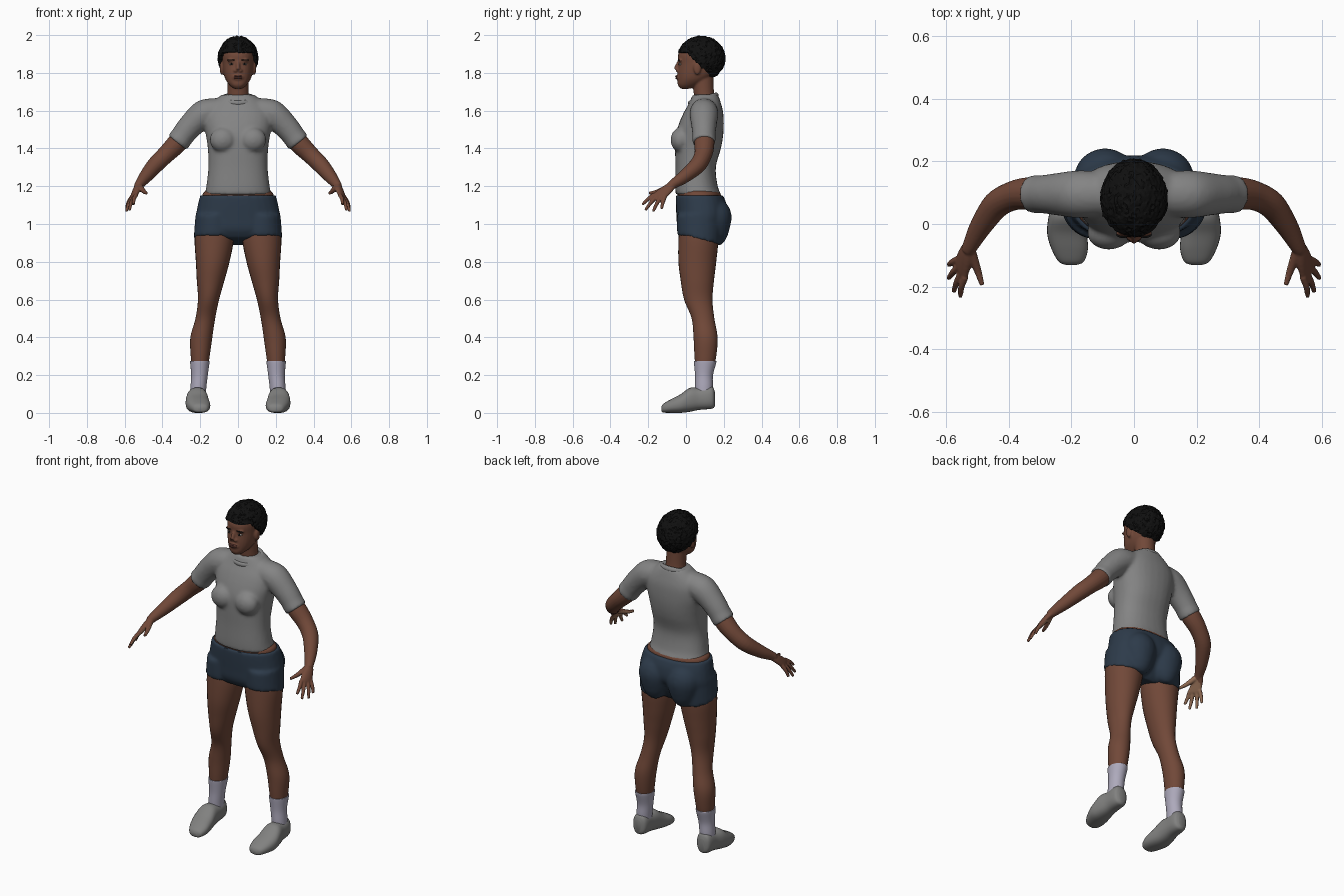
import bpy, bmesh, math
from mathutils import Vector, Matrix, noise

old = bpy.data.objects.get("Cube")
if old:
    bpy.data.objects.remove(old, do_unlink=True)


def material(name, r, g, b):
    m = bpy.data.materials.new(name)
    m.use_nodes = True
    m.diffuse_color = (r, g, b, 1)
    node = m.node_tree.nodes["Principled BSDF"]
    node.inputs["Base Color"].default_value = (r, g, b, 1)
    node.inputs["Roughness"].default_value = 0.8
    return m


SKIN = material("brown skin", 0.165, 0.065, 0.04)
PALM = material("light palm", 0.32, 0.17, 0.10)
SHIRT = material("grey cloth", 0.23, 0.23, 0.23)
SHORTS = material("navy cloth", 0.026, 0.043, 0.068)
SOCK = material("pale lilac sock", 0.42, 0.40, 0.50)
SHOE = material("grey shoe", 0.22, 0.22, 0.215)
HAIR = material("black hair", 0.005, 0.005, 0.005)
LIP = material("dark lip", 0.11, 0.037, 0.03)
EYE = material("eye white", 0.4, 0.36, 0.33)


def loft(bm, rings, power=2.0, n=28, steps=5):
    """Smooth closed tube through rings of (centre, half-axis u, half-axis v)."""
    rows = [[Vector(p) for p in r] for r in rings]
    dense = []
    for i in range(len(rows) - 1):
        a, b, c, d = (rows[max(0, min(len(rows) - 1, i + k))] for k in (-1, 0, 1, 2))
        for j in range(steps):
            t = j / steps
            dense.append([0.5 * (2 * q + (r - p) * t + (2 * p - 5 * q + 4 * r - s) * t * t
                                 + (3 * q - p - 3 * r + s) * t ** 3)
                          for p, q, r, s in zip(a, b, c, d)])
    dense.append(rows[-1])
    loops = []
    for c, u, v in dense:
        loop = []
        for k in range(n):
            ca, sa = math.cos(math.tau * k / n), math.sin(math.tau * k / n)
            e = 2 / power
            loop.append(bm.verts.new(c + u * math.copysign(abs(ca) ** e, ca)
                                     + v * math.copysign(abs(sa) ** e, sa)))
        loops.append(loop)
    for a, b in zip(loops, loops[1:]):
        for k in range(n):
            bm.faces.new((a[k], a[(k + 1) % n], b[(k + 1) % n], b[k]))
    bm.faces.new(loops[0])
    bm.faces.new(loops[-1])


def column(bm, rows, power=2.0, side=1):
    """Level rings given as z, centre x, half width, front y, back y."""
    loft(bm, [((side * x, (f + b) / 2, z), (w, 0, 0), (0, (b - f) / 2, 0))
              for z, x, w, f, b in rows], power)


def limb(bm, rows, side=1, n=20):
    """Round tube along a path given as x, y, z, radius."""
    pts = [Vector((side * r[0], r[1], r[2])) for r in rows]
    rings = []
    for i, p in enumerate(pts):
        t = (pts[min(i + 1, len(pts) - 1)] - pts[max(i - 1, 0)]).normalized()
        u = t.cross(Vector((0, 1, 0.3))).normalized()
        rings.append((p, u * rows[i][3], t.cross(u) * rows[i][3]))
    loft(bm, rings, n=n)


def ball(bm, centre, radii):
    bmesh.ops.create_uvsphere(bm, u_segments=20, v_segments=14, radius=1,
                              matrix=Matrix.Translation(centre) @ Matrix.Diagonal((*radii, 1)))


def finish(name, bm, mats, fuse=0, smooth=4, mirror=False, paint=None, flat=False):
    """Make the object; fuse melts overlapping pieces into one skin."""
    bmesh.ops.recalc_face_normals(bm, faces=bm.faces)
    me = bpy.data.meshes.new(name)
    bm.to_mesh(me)
    bm.free()
    ob = bpy.data.objects.new(name, me)
    bpy.context.collection.objects.link(ob)
    if fuse:
        mod = ob.modifiers.new("fuse", "REMESH")
        mod.mode, mod.voxel_size = "VOXEL", fuse
        mod = ob.modifiers.new("soften", "SMOOTH")
        mod.factor, mod.iterations = 0.5, smooth
        graph = bpy.context.evaluated_depsgraph_get()
        me = bpy.data.meshes.new_from_object(ob.evaluated_get(graph))
        ob.modifiers.clear()
        ob.data = me
    me.materials.clear()
    for m in mats:
        me.materials.append(m)
    for f in me.polygons:
        f.use_smooth = not flat
        f.material_index = paint(f) if paint else 0
    if mirror:
        ob.modifiers.new("mirror", "MIRROR").use_mirror_merge = False
    if not flat:
        bpy.ops.object.select_all(action="DESELECT")
        ob.select_set(True)
        bpy.context.view_layer.objects.active = ob
        bpy.ops.object.shade_smooth_by_angle(angle=math.radians(50))
    return ob


# Shirt: torso, bust and sleeves with cuffs
bm = bmesh.new()
column(bm, [(1.155, 0, .177, -.055, .187), (1.2, 0, .168, -.057, .168), (1.3, 0, .157, -.056, .158),
            (1.4, 0, .160, -.058, .185), (1.47, 0, .17, -.055, .197), (1.53, 0, .18, -.038, .2),
            (1.59, 0, .175, -.012, .197), (1.64, 0, .14, .016, .185), (1.685, 0, .085, .035, .17)], 2.3)
for s in (1, -1):
    ball(bm, (s * .08, -.03, 1.445), (.07, .052, .065))
    limb(bm, [(.08, .095, 1.60, .07), (.18, .095, 1.582, .076), (.255, .095, 1.515, .066),
              (.318, .095, 1.435, .058)], s)
    limb(bm, [(.298, .095, 1.46, .062), (.322, .095, 1.43, .062)], s)
finish("shirt", bm, [SHIRT], .01, 5)

# Ribbed collar, lower at the front
bpy.ops.mesh.primitive_torus_add(major_radius=1, minor_radius=.17, major_segments=48, minor_segments=12)
collar = bpy.context.object
collar.name = "collar"
collar.data.transform(Matrix.Translation((0, .092, 1.66)) @ Matrix.Rotation(.3, 4, "X")
                      @ Matrix.Diagonal((.083, .072, .09, 1)))
collar.data.materials.append(SHIRT)
bpy.ops.object.shade_smooth()

# Bare waist
bm = bmesh.new()
column(bm, [(1.05, 0, .19, -.04, .18), (1.15, 0, .189, -.045, .185),
            (1.175, 0, .172, -.042, .17), (1.2, 0, .145, -.035, .14)], 2.2)
finish("waist", bm, [SKIN])

# Shorts with seat and leg openings, hem dropping to the back
bm = bmesh.new()
column(bm, [(1.152, 0, .200, -.055, .197), (1.1, 0, .213, -.054, .215), (1.03, 0, .225, -.05, .215),
            (.97, 0, .22, -.045, .17), (.925, 0, .17, -.02, .13)], 2.3)
for s in (1, -1):
    column(bm, [(1.05, .125, .1, -.048, .19), (.98, .125, .106, -.048, .185),
                (.94, .126, .109, -.046, .178)], 2, s)
    ball(bm, (s * .092, .145, 1.035), (.1, .097, .105))
for v in bm.verts:
    if v.co.z < 1:
        v.co.z -= max(0, v.co.y) * .28 * min(1, (1 - v.co.z) / .06)
finish("shorts", bm, [SHORTS], .01, 4)

# Legs
bm = bmesh.new()
column(bm, [(1.0, .125, .095, -.035, .15), (.92, .126, .104, -.04, .17), (.8, .134, .089, -.04, .16),
            (.7, .145, .073, -.028, .148), (.6, .156, .056, -.01, .14), (.5, .173, .052, .03, .15),
            (.4, .194, .058, .04, .167), (.3, .2, .05, .045, .16), (.2, .203, .038, .053, .14),
            (.1, .21, .034, .055, .137)])
finish("legs", bm, [SKIN], mirror=True)

# Socks
bm = bmesh.new()
column(bm, [(.276, .202, .051, .042, .16), (.265, .202, .051, .042, .16), (.2, .204, .044, .048, .143),
            (.14, .209, .042, .048, .142), (.08, .212, .04, .05, .138)])
finish("socks", bm, [SOCK], mirror=True)

# Shoes, lofted from toe to heel: y, centre x, half width, bottom, top
bm = bmesh.new()
loft(bm, [((x, y, (lo + hi) / 2), (w, 0, 0), (0, 0, (hi - lo) / 2)) for y, x, w, lo, hi in [
    (-.131, .2, .015, .01, .03), (-.12, .2, .04, .002, .048), (-.08, .205, .058, 0, .072),
    (-.03, .214, .063, 0, .098), (.02, .216, .057, .006, .132), (.07, .213, .049, .016, .133),
    (.12, .212, .046, .02, .142), (.143, .212, .038, .024, .135), (.153, .212, .02, .035, .11)]], 2.4)
finish("shoes", bm, [SHOE], mirror=True)

# Arms and hands with pale palms
bm = bmesh.new()
limb(bm, [(.27, .095, 1.49, .054), (.33, .097, 1.42, .053), (.385, .09, 1.365, .047),
          (.44, .06, 1.31, .044), (.49, -.01, 1.25, .035), (.522, -.07, 1.21, .025),
          (.53, -.085, 1.198, .022)])
across = Vector((.365, .913, -.18)).normalized()
back = Vector((.82, -.22, .53)).normalized()
knuckles = Vector((.55, -.14, 1.15))
loft(bm, [(Vector(c), across * w, back * h) for c, w, h in [
    ((.518, -.065, 1.213), .022, .02), ((.535, -.1, 1.185), .034, .018),
    (knuckles, .04, .014), (knuckles + Vector((.004, -.012, -.012)), .034, .009)]])
tips = [(.554, -.231, 1.103), (.575, -.216, 1.073), (.592, -.174, 1.066), (.591, -.13, 1.08)]
for k, tip in enumerate(tips):
    base = knuckles + across * (-.031 + .0205 * k)
    mid = base.lerp(Vector(tip), .5) + back * .005
    limb(bm, [(*base, .0115), (*mid, .0105), (*tip, .0075)], n=12)
limb(bm, [(.518, -.095, 1.195, .017), (.498, -.15, 1.172, .012), (.484, -.195, 1.163, .008)], n=12)
finish("arms", bm, [SKIN, PALM], .0045, 2, True,
       lambda f: int(f.center.z < 1.195 and f.center.y < -.085 and f.normal.dot(back) < -.4))

# Head with neck, brow, nose, mouth and ears
bm = bmesh.new()
column(bm, [(1.6, 0, .075, .04, .17), (1.65, 0, .062, .045, .158), (1.7, 0, .056, .04, .148),
            (1.8, 0, .056, .03, .145)])
column(bm, [(1.716, 0, .022, -.028, .02), (1.735, 0, .045, -.043, .07), (1.765, 0, .066, -.044, .12),
            (1.8, 0, .077, -.044, .155), (1.85, 0, .083, -.04, .175), (1.9, 0, .084, -.041, .18),
            (1.95, 0, .072, -.01, .165), (1.98, 0, .04, .03, .12)], 2.25)
limb(bm, [(0, -.034, 1.862, .009), (0, -.046, 1.84, .01), (0, -.055, 1.818, .012)])
for s in (1, -1):
    ball(bm, (s * .013, -.044, 1.812), (.011, .011, .009))
    ball(bm, (s * .034, -.03, 1.866), (.026, .012, .008))
    ball(bm, (s * .087, .06, 1.825), (.01, .02, .035))
ball(bm, (0, -.038, 1.776), (.03, .015, .018))
finish("head", bm, [SKIN], .0055, 3)

# Lips
bm = bmesh.new()
for z, h in ((1.782, .005), (1.772, .006)):
    ball(bm, (0, -.043, z), (.024, .014, h))
finish("lips", bm, [LIP])

# Eyes, pupils and brows
for name, mat, x, y, z, radii in [("eyes", EYE, .034, -.026, 1.846, (.014, .013, .0055)),
                                  ("pupils", HAIR, .034, -.036, 1.846, (.0055, .0045, .0055)),
                                  ("brows", HAIR, .035, -.034, 1.868, (.022, .0105, .0035))]:
    bm = bmesh.new()
    ball(bm, (x, y, z), radii)
    finish(name, bm, [mat], mirror=True)

# Short curly hair, tucked into the head below the hairline
bm = bmesh.new()
bmesh.ops.create_icosphere(bm, subdivisions=5, radius=1)
centre = Vector((0, .08, 1.877))
for v in bm.verts:
    d = v.co.normalized()
    p = Vector((d.x * .107, d.y * .127, d.z * .118))
    bump = noise.noise(p * 75) * .045 + noise.noise(p * 170) * .03
    line = 1.905 - max(0, p.y + centre.y)
    tuck = .68 if p.z + centre.z < line else 1 + bump
    v.co = centre + p * tuck
    v.co.z = min(v.co.z, 2)
finish("hair", bm, [HAIR], flat=True)
